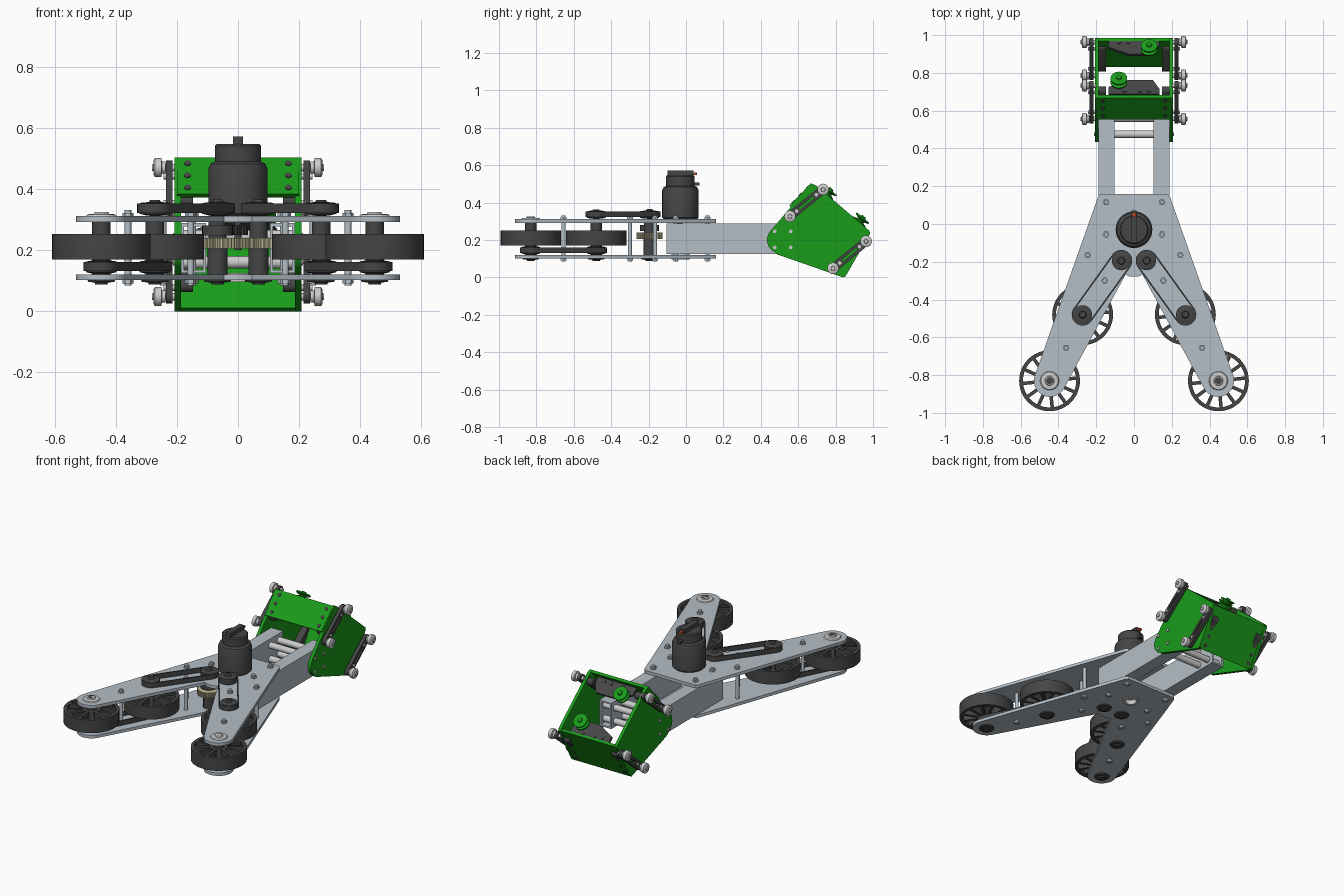
import bpy, bmesh
from math import sin, cos, pi, radians, atan2
from mathutils import Matrix, Vector

if "Cube" in bpy.data.objects:
    bpy.data.objects.remove(bpy.data.objects["Cube"])


def material(name, rgb):
    m = bpy.data.materials.new(name)
    m.diffuse_color = (*rgb, 1)
    m.use_nodes = True
    m.node_tree.nodes["Principled BSDF"].inputs["Base Color"].default_value = m.diffuse_color
    return m


STEEL = material("steel", (0.46, 0.52, 0.57))
LIGHT = material("light_metal", (0.6, 0.6, 0.62))
DARK = material("dark", (0.06, 0.06, 0.06))
GREEN = material("green", (0.01, 0.33, 0.01))
YELLOW = material("brass", (0.62, 0.58, 0.36))
RED = material("red", (0.6, 0.08, 0.02))


def frame(o, x, y, z):
    m = Matrix((x, y, z)).transposed().to_4x4()
    m.translation = Vector(o)
    return m


FLAT = Matrix.Identity(4)
SIDE = frame((0, 0, 0), (0, 1, 0), (0, 0, 1), (1, 0, 0))   # profile in y,z; height along x


def finish(name, bm, mat, m):
    bmesh.ops.remove_doubles(bm, verts=bm.verts, dist=1e-5)
    bmesh.ops.transform(bm, matrix=m, verts=bm.verts)
    bmesh.ops.recalc_face_normals(bm, faces=bm.faces)
    me = bpy.data.meshes.new(name)
    bm.to_mesh(me)
    bm.free()
    me.materials.append(mat)
    me.polygons.foreach_set("use_smooth", [True] * len(me.polygons))
    me.set_sharp_from_angle(angle=radians(30))
    ob = bpy.data.objects.new(name, me)
    bpy.context.collection.objects.link(ob)
    return ob


def plate(name, loops, h0, h1, mat, m=FLAT):
    """Extrude an outline (first loop) with holes (other loops)."""
    cu = bpy.data.curves.new(name, 'CURVE')
    cu.dimensions, cu.fill_mode, cu.extrude = '2D', 'BOTH', abs(h1 - h0) / 2
    for loop in loops:
        sp = cu.splines.new('POLY')
        sp.points.add(len(loop) - 1)
        for p, c in zip(sp.points, loop):
            p.co = (c[0], c[1], 0, 1)
        sp.use_cyclic_u = True
    tmp = bpy.data.objects.new("tmp", cu)
    bm = bmesh.new()
    me = bpy.data.meshes.new_from_object(tmp)
    bm.from_mesh(me)
    bpy.data.objects.remove(tmp)
    bpy.data.curves.remove(cu)
    bpy.data.meshes.remove(me)
    return finish(name, bm, mat, m @ Matrix.Translation((0, 0, (h0 + h1) / 2)))


def lathe(name, prof, mat, at=(0, 0), m=FLAT, n=32):
    """Stack of (radius, height) rings with closed ends."""
    bm = bmesh.new()
    rings = [[bm.verts.new((at[0] + r * cos(2 * pi * i / n), at[1] + r * sin(2 * pi * i / n), h))
              for i in range(n)] for r, h in prof]
    for a, b in zip(rings, rings[1:]):
        for i in range(n):
            bm.faces.new((a[i], a[(i + 1) % n], b[(i + 1) % n], b[i]))
    bm.faces.new(rings[0])
    bm.faces.new(rings[-1])
    return finish(name, bm, mat, m)


def cyl(name, at, r, h0, h1, mat, m=FLAT, n=32):
    return lathe(name, [(r, h0), (r, h1)], mat, at, m, n)


def arc(c, r, a0, a1, n=12):
    return [(c[0] + r * cos(a0 + (a1 - a0) * i / n), c[1] + r * sin(a0 + (a1 - a0) * i / n)) for i in range(n + 1)]


def circle(c, r, n=32):
    return arc(c, r, 0, 2 * pi, n)[:-1]


def capsule(a, b, r):
    t = atan2(b[1] - a[1], b[0] - a[0])
    return arc(b, r, t - pi / 2, t + pi / 2) + arc(a, r, t + pi / 2, t + 3 * pi / 2)


def rect(x0, x1, y0, y1):
    return [(x0, y0), (x1, y0), (x1, y1), (x0, y1)]


def gear(name, c, r, teeth, h0, h1, mat):
    pts = [(c[0] + q * cos(2 * pi * (i + f) / teeth), c[1] + q * sin(2 * pi * (i + f) / teeth))
           for i in range(teeth) for f, q in ((0, r - .008), (.35, r - .008), (.5, r), (.85, r))]
    plate(name, [pts, circle(c, .012, 16)], h0, h1, mat)


# A-shaped chassis plates
half = [(.175, .16), (.19, .145)] + arc((.445, -.83), .085, radians(20), radians(-152), 20) + [(.045, -.268), (.02, -.279)]
outline = half + [(-x, y) for x, y in reversed(half)]
plate("top_plate", [outline], .292, .311, STEEL)
plate("bottom_plate", [outline, circle((0, -.03), .04)], .102, .121, STEEL)
plate("lower_bearing_ring", [circle((0, -.03), .048), circle((0, -.03), .033)], .096, .125, LIGHT)

# Motor
lathe("motor", [(.088, .311), (.097, .32), (.097, .465), (.09, .482), (.076, .49), (.076, .54), (.07, .547)],
      DARK, (0, -.03), n=40)
plate("motor_ridge", [rect(-.017, .017, -.1, .04)], .54, .572, DARK)
plate("motor_terminal", [rect(-.012, .012, .035, .072)], .492, .508, DARK)
plate("motor_contact", [rect(-.01, .01, .03, .06)], .548, .56, RED)
cyl("motor_shaft", (0, -.03), .012, .2, .3, DARK)
gear("motor_pinion", (0, -.03), .032, 16, .25, .28, DARK)

# Drive pulley on the left shaft, driven by the motor
cyl("drive_pulley", (-.067, -.195), .05, .248, .28, DARK)

for s in (-1, 1):
    hub, mid, tip = (s * .067, -.195), (s * .272, -.48), (s * .447, -.83)
    # Drive shafts and meshing gears
    cyl("drive_shaft", hub, .014, .09, .365, DARK)
    cyl("shaft_spacer_lower", hub, .033, .121, .205, DARK)
    cyl("shaft_spacer_upper", hub, .03, .24, .292, DARK)
    gear("drive_gear", hub, .07, 32, .206, .24, YELLOW)
    # Upper and lower belts with pulleys
    for a, b, z in ((hub, mid, .322), (mid, tip, .131)):
        plate("belt", [capsule(a, b, .058), capsule(a, b, .05)], z, z + .03, DARK)
        for p in (a, b):
            lathe("pulley", [(.03, z - .008), (.05, z - .003), (.05, z + .031), (.04, z + .034), (.02, z + .035),
                             (.016, z + .042)], DARK, p)
    # Spoked wheels, axles and bearings
    for p in (mid, tip):
        gaps = []
        for k in range(12):
            a = 2 * pi * k / 12 + .1
            w = 2 * pi / 12
            gaps.append(arc(p, .141, a + .065, a + w - .065, 5) + arc(p, .05, a + w - .18, a + .18, 3))
        plate("wheel", [circle(p, .161, 48)] + gaps, .17, .252, DARK)
        cyl("axle", p, .018, .09, .325, DARK)
        cyl("axle_spacer", p, .03, .121, .292, DARK)
    lathe("top_bearing", [(.05, .311), (.046, .317), (.025, .319), (.022, .325)], LIGHT, tip)
    for p in (hub, mid, tip):
        lathe("bottom_bearing", [(.045, .102), (.042, .096), (.022, .094), (.02, .088)], DARK, p)
    # Standoffs with bolt heads
    for x, y in ((.245, -.165), (.155, -.3), (.36, -.655), (.148, .115), (.148, -.055)):
        p = (s * x, y)
        cyl("standoff", p, .011, .085, .332, STEEL, n=16)
        cyl("bolt_head", p, .018, .311, .322, STEEL, n=6)
        cyl("bolt_nut", p, .018, .09, .102, STEEL, n=6)
    # Hollow frame rails running back to the head
    yz = frame((0, 0, 0), (1, 0, 0), (0, 0, 1), (0, -1, 0))
    plate("frame_rail", [rect(*sorted((s * .104, s * .187)), .125, .288),
                         rect(*sorted((s * .114, s * .177)), .135, .278)], -.6, .105, STEEL, yz)
    # Green side plate of the head
    cheek = [(.668, .503), (.695, .492), (.98, .25), (.985, .235), (.852, .004), (.84, 0), (.49, .122)] + \
        arc((.505, .2), .072, radians(245), radians(142), 8)
    plate("head_side_plate", [cheek], s * .187, s * .207, GREEN, SIDE)
    # Guide bars with rollers on the outside
    for a, b in (((.556, .326), (.733, .47)), ((.786, .048), (.963, .193))):
        lerp = lambda t: (a[0] + (b[0] - a[0]) * t, a[1] + (b[1] - a[1]) * t)
        plate("guide_bar", [capsule(a, b, .023), capsule(lerp(.3), lerp(.7), .007)], s * .214, s * .236, DARK, SIDE)
        plate("inner_bracket", [capsule(lerp(.25), lerp(.85), .022)], s * .147, s * .187, DARK, SIDE)
        for t in (.2, .8):
            cyl("guide_bolt", lerp(t), .01, s * .187, s * .243, LIGHT, SIDE, 12)
        for p in (a, b):
            prof = [(.012, .2), (.012, .236), (.02, .238), (.02, .249), (.031, .251), (.031, .272),
                    (.024, .276), (.012, .277), (.01, .282)]
            lathe("roller", [(r, s * h) for r, h in prof], LIGHT, p, SIDE, 24)

# Cross rods through the rails
for y in (.475, .56):
    for z in (.16, .246):
        cyl("cross_rod", (y, z), .02, -.187, .187, LIGHT, SIDE, 20)
        cyl("cross_rod_bolt", (y, z), .01, -.212, .212, LIGHT, SIDE, 12)

# Green cross panels of the head
plate("head_top_panel", [[(.668, .503), (.684, .494), (.567, .372), (.552, .383)]], -.2, .2, GREEN, SIDE)
plate("head_bottom_panel", [[(.845, 0), (.984, .238), (.97, .246), (.831, .01)]], -.2, .2, GREEN, SIDE)
for o, d, nrm in (((.552, .383), (.695, .719), (-.719, .695)), ((.845, 0), (.504, .864), (.864, -.504))):
    f = frame((0, *o), (1, 0, 0), (0, *d), (0, *nrm))
    for x in (-.165, .165):
        for v in (.03, .085, .14):
            cyl("panel_bolt", (x, v), .011, -.004, .003, DARK, f, 12)

# Dark mounting plates and grooved green pulleys in the open mouth
shape = [(-.135, 0), (.135, 0), (.135, .035), (.1, .098), (-.03, .098), (-.135, .05)]
u, n = Vector((0, .758, -.652)), Vector((0, .652, .758))
start = Vector((0, .688, .484))
for name, o, k in (("upper", start, 1), ("lower", start + .378 * u, -1)):
    f = frame(o, (k, 0, 0), k * u, n)
    loop = shape if k > 0 else [(-x, y) for x, y in shape]
    sx = -.08
    plate(name + "_mount_plate", [loop], -.016, 0, DARK, f)
    lathe(name + "_groove_pulley", [(.02, -.016), (.02, .003), (.044, .006), (.044, .014), (.022, .022), (.022, .027),
                                    (.044, .036), (.044, .043), (.015, .045), (.012, .053)], GREEN, (sx, .075), f)
    for x in (-.05, .03, .08):
        cyl(name + "_mount_bolt", (x, .02), .01, -.02, .005, DARK, f, 12)
